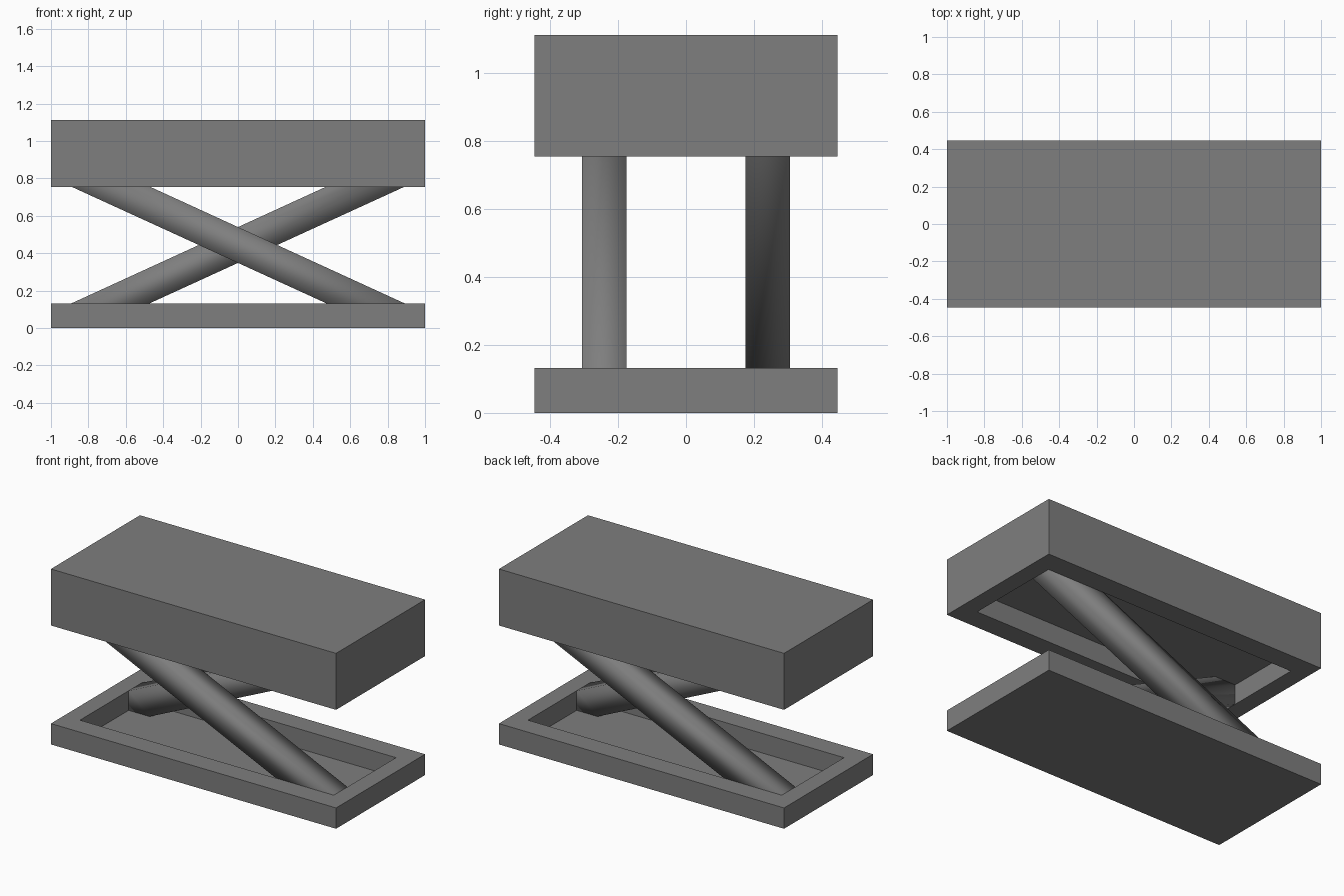
import bpy
import bmesh

if "Cube" in bpy.data.objects:
    bpy.data.objects.remove(bpy.data.objects["Cube"])

# Dark grey finish shared by all parts
dark = bpy.data.materials.new("dark_grey")
dark.diffuse_color = (0.21, 0.21, 0.21, 1.0)
dark.use_nodes = True
dark.node_tree.nodes["Principled BSDF"].inputs["Base Color"].default_value = dark.diffuse_color


def finish(name, bm, smooth=False):
    bmesh.ops.recalc_face_normals(bm, faces=bm.faces[:])
    for f in bm.faces:
        f.smooth = smooth
    mesh = bpy.data.meshes.new(name)
    bm.to_mesh(mesh)
    bm.free()
    mesh.materials.append(dark)
    obj = bpy.data.objects.new(name, mesh)
    bpy.context.collection.objects.link(obj)
    return obj


def tray(name, z_closed, z_rim, z_floor):
    """Box closed at z_closed, with a rectangular pocket opening at z_rim."""
    bm = bmesh.new()
    loops = []
    for hx, hy, z in ((1.0, 0.446, z_closed), (1.0, 0.446, z_rim),
                      (0.89, 0.312, z_rim), (0.89, 0.312, z_floor)):
        loops.append([bm.verts.new((sx * hx, sy * hy, z))
                      for sx, sy in ((-1, -1), (1, -1), (1, 1), (-1, 1))])
    for a, b in zip(loops, loops[1:]):
        for i in range(4):
            j = (i + 1) % 4
            bm.faces.new((a[i], a[j], b[j], b[i]))
    bm.faces.new(loops[0])
    bm.faces.new(loops[-1])
    return finish(name, bm)


def arm(name, side):
    """Slanted bar, softly shaded, with ends trimmed to the pocket walls and floors."""
    profile = [(-0.89, 0.008), (-0.743, 0.008), (0.89, 0.755),
               (0.89, 0.88), (0.743, 0.88), (-0.89, 0.132)]
    bm = bmesh.new()
    face = bm.faces.new([bm.verts.new((x * side, side * 0.175, z)) for x, z in profile])
    ext = bmesh.ops.extrude_face_region(bm, geom=[face], use_keep_orig=True)
    moved = [v for v in ext["geom"] if isinstance(v, bmesh.types.BMVert)]
    bmesh.ops.translate(bm, verts=moved, vec=(0, side * 0.131, 0))
    return finish(name, bm, smooth=True)


# Hollow base (opens upward) and hollow platform (opens downward)
tray("base_tray", 0.0, 0.132, 0.008)
tray("top_platform", 1.112, 0.754, 0.88)

# Crossed scissor arms
arm("front_arm", -1)
arm("back_arm", 1)
